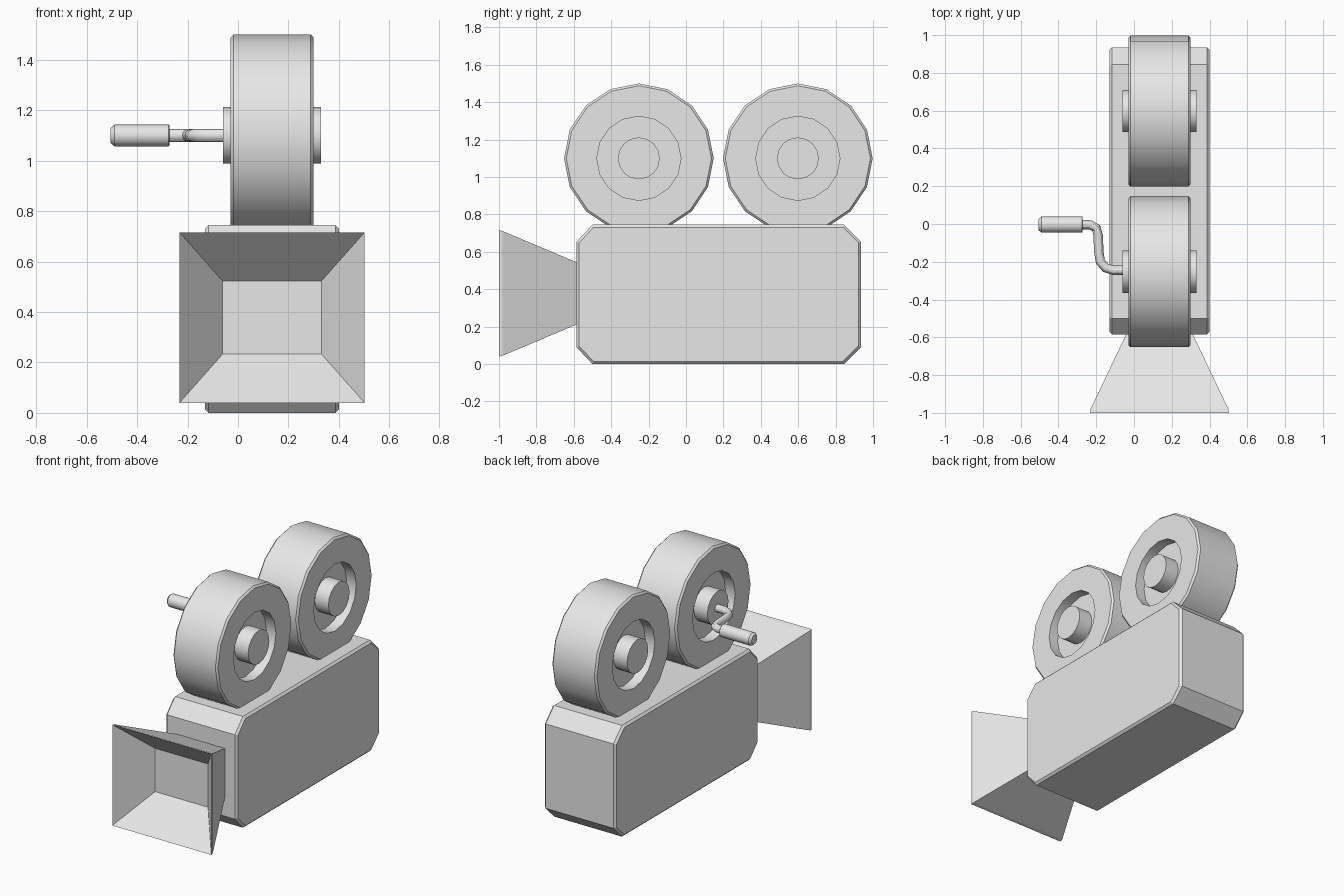
import bpy, bmesh, math
from mathutils import Vector

cube = bpy.data.objects.get("Cube")
if cube:
    bpy.data.objects.remove(cube, do_unlink=True)

grey = bpy.data.materials.new("light grey")
grey.use_nodes = True
grey.diffuse_color = (0.8, 0.8, 0.8, 1)
grey.node_tree.nodes["Principled BSDF"].inputs["Base Color"].default_value = grey.diffuse_color

MID_X = 0.135


def loft(name, rings, smooth=True, bevel=0):
    """Join equal-length rings of points into a capped solid."""
    bm = bmesh.new()
    loops = [[bm.verts.new(p) for p in ring] for ring in rings]
    n = len(loops[0])
    for a, b in zip(loops, loops[1:]):
        for i in range(n):
            j = (i + 1) % n
            bm.faces.new((a[i], a[j], b[j], b[i]))
    bm.faces.new(loops[0][::-1])
    bm.faces.new(loops[-1])
    bmesh.ops.recalc_face_normals(bm, faces=bm.faces)
    if bevel:
        caps = [e for e in bm.edges if e.verts[0].co.x == e.verts[1].co.x]
        bmesh.ops.bevel(bm, geom=caps, offset=bevel, segments=1, affect='EDGES')
    mesh = bpy.data.meshes.new(name)
    bm.to_mesh(mesh)
    bm.free()
    mesh.materials.append(grey)
    obj = bpy.data.objects.new(name, mesh)
    bpy.context.collection.objects.link(obj)
    if smooth:
        bpy.ops.object.select_all(action='DESELECT')
        obj.select_set(True)
        bpy.context.view_layer.objects.active = obj
        bpy.ops.object.shade_smooth_by_angle(angle=math.radians(30))
    return obj


def turned(name, profile, y, z, sides=16):
    """Turn (x, radius) pairs around an axis parallel to x."""
    angles = [math.tau * i / sides for i in range(sides)]
    return loft(name, [[(x, y + r * math.cos(a), z + r * math.sin(a)) for a in angles]
                       for x, r in profile])


def rect(y, half_x, half_z):
    return [(MID_X + sx * half_x, y, 0.378 + sz * half_z)
            for sx, sz in ((-1, -1), (1, -1), (1, 1), (-1, 1))]


# Camera body: octagonal side profile with bevelled rims
outline = [(-0.5, 0), (0.845, 0), (0.935, 0.09), (0.935, 0.655),
           (0.845, 0.745), (-0.5, 0.745), (-0.585, 0.655), (-0.585, 0.09)]
loft("camera_body", [[(x, y, z) for y, z in outline] for x in (-0.13, 0.4)],
     smooth=False, bevel=0.014)

# Flared lens hood with a recessed opening
loft("lens_hood", [rect(-0.57, 0.17, 0.16), rect(-0.98, 0.365, 0.333),
                   rect(-1, 0.367, 0.338), rect(-0.79, 0.196, 0.145)], smooth=False)

# Film reels: recessed on both faces, with a hub through the middle
half = [(0.095, 0.225), (0.165, 0.225), (0.165, 0.388), (0.153, 0.4)]
reel_profile = [(MID_X - x, r) for x, r in half] + [(MID_X + x, r) for x, r in half[::-1]]
for side, y in (("front", -0.252), ("rear", 0.598)):
    turned(side + "_reel", reel_profile, y, 1.1)
    turned(side + "_hub", [(-0.06, 0.112), (0.33, 0.112)], y, 1.1)

# Crank rod swept along a bent path
path = [Vector((x, y, 1.1)) for x, y in
        ((-0.05, -0.245), (-0.11, -0.245), (-0.15, -0.232), (-0.178, -0.2),
         (-0.186, -0.15), (-0.19, -0.06), (-0.2, -0.022), (-0.23, -0.005), (-0.28, -0.003))]
rings = []
for i, p in enumerate(path):
    along = (path[min(i + 1, len(path) - 1)] - path[max(i - 1, 0)]).normalized()
    up = Vector((0, 0, 1))
    across = along.cross(up)
    rings.append([p + 0.025 * (across * math.cos(math.tau * k / 12) + up * math.sin(math.tau * k / 12))
                  for k in range(12)])
loft("crank_rod", rings)

# Crank grip with chamfered ends
turned("crank_grip", [(-0.505, 0.03), (-0.49, 0.043), (-0.275, 0.043), (-0.272, 0.04)], -0.003, 1.1)
